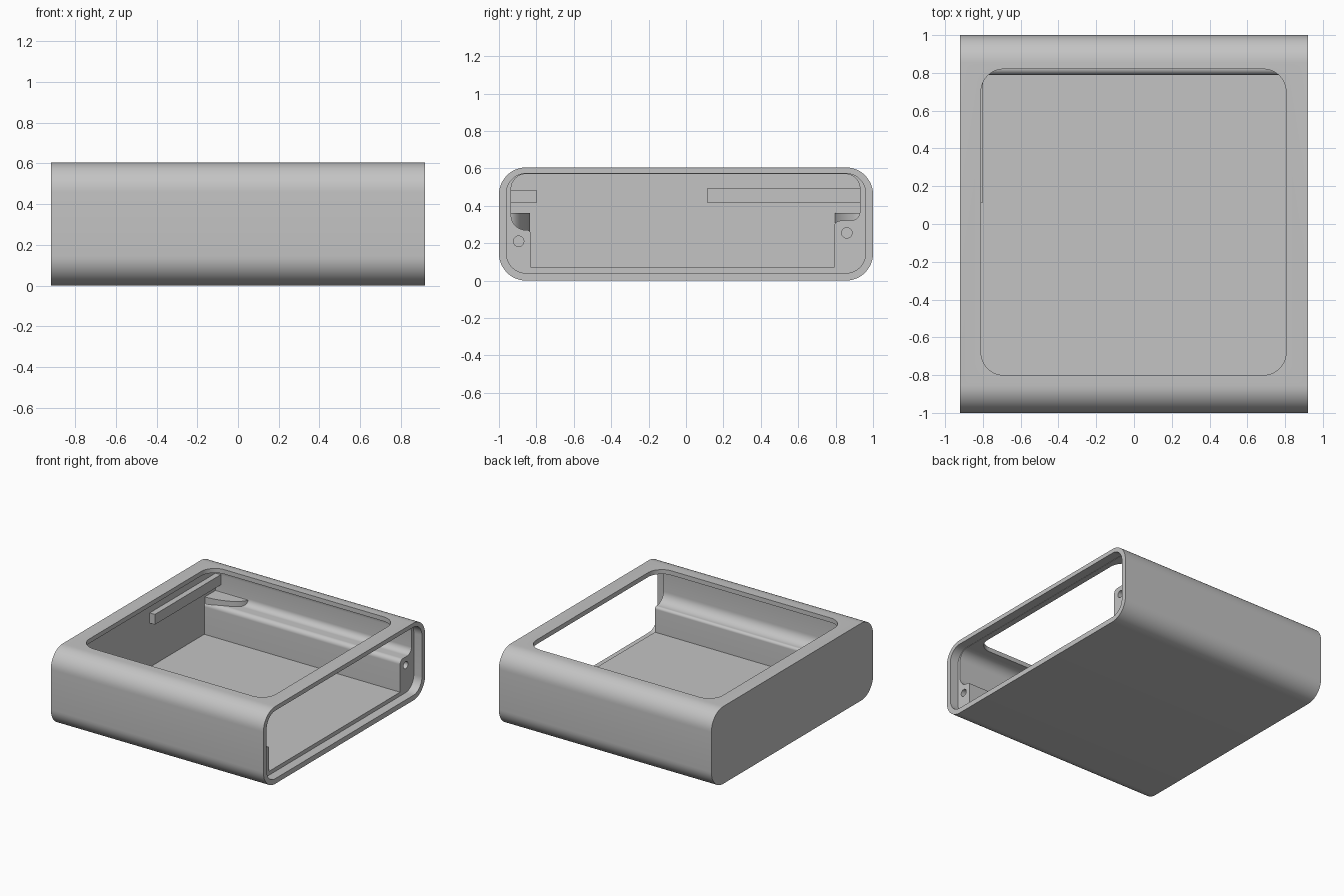
import bpy, bmesh, math
from mathutils import Vector

cube = bpy.data.objects.get("Cube")
if cube:
    bpy.data.objects.remove(cube, do_unlink=True)

grey = bpy.data.materials.new("plain grey")
grey.use_nodes = True
grey.diffuse_color = (0.55, 0.55, 0.55, 1)
grey.node_tree.nodes["Principled BSDF"].inputs["Base Color"].default_value = grey.diffuse_color


def rounded(corners, steps=12):
    """Outline from (u, v, radius) corners, each one filleted."""
    out = []
    for i, (u, v, r) in enumerate(corners):
        p = Vector((u, v))
        if r == 0:
            out.append(p)
            continue
        a = (Vector(corners[i - 1][:2]) - p).normalized()
        b = (Vector(corners[(i + 1) % len(corners)][:2]) - p).normalized()
        centre = p + (a + b) * r          # all corners are right angles
        for k in range(steps + 1):
            t = k / steps * math.pi / 2
            out.append(centre - b * r * math.cos(t) - a * r * math.sin(t))
    return out


def rect(u0, u1, v0, v1, r):
    return rounded([(u0, v0, r), (u1, v0, r), (u1, v1, r), (u0, v1, r)])


def prism(name, outline, start, end, axis):
    """Extrude an outline along x (outline in yz) or z (outline in xy)."""
    bm = bmesh.new()
    place = (lambda p, d: (d, p.x, p.y)) if axis == "x" else (lambda p, d: (p.x, p.y, d))
    face = bm.faces.new([bm.verts.new(place(p, start)) for p in outline])
    top = bmesh.ops.extrude_face_region(bm, geom=[face])["geom"]
    shift = place(Vector((0, 0)), end - start)
    bmesh.ops.translate(bm, vec=shift, verts=[g for g in top if isinstance(g, bmesh.types.BMVert)])
    bmesh.ops.recalc_face_normals(bm, faces=bm.faces)
    mesh = bpy.data.meshes.new(name)
    bm.to_mesh(mesh)
    bm.free()
    mesh.materials.append(grey)
    obj = bpy.data.objects.new(name, mesh)
    bpy.context.collection.objects.link(obj)
    return obj


def activate(obj):
    bpy.ops.object.select_all(action="DESELECT")
    obj.select_set(True)
    bpy.context.view_layer.objects.active = obj


def cut(body, cutter):
    activate(body)
    mod = body.modifiers.new("cut", "BOOLEAN")
    mod.operation, mod.solver, mod.object = "DIFFERENCE", "EXACT", cutter
    bpy.ops.object.modifier_apply(modifier=mod.name)
    bpy.data.objects.remove(cutter, do_unlink=True)


def circle(u, v, r, n=24):
    return [Vector((u + r * math.cos(k * math.tau / n), v + r * math.sin(k * math.tau / n)))
            for k in range(n)]


# Outer sleeve, closed at one end
shell = prism("enclosure_shell", rect(-1, 1, 0, 0.605, 0.145), -0.92, 0.92, "x")

# Stepped cavity with a curved ledge along both long walls
cavity = rounded([
    (-0.83, 0.07, 0), (0.79, 0.07, 0), (0.79, 0.32, 0.035), (0.93, 0.32, 0.05),
    (0.93, 0.57, 0.08), (-0.935, 0.57, 0.08), (-0.935, 0.27, 0.08), (-0.83, 0.27, 0.02)])
cut(shell, prism("cavity_cutter", cavity, -0.845, 0.88, "x"))

# Recess for the end panel, top window and screw holes
cut(shell, prism("recess_cutter", rect(-0.96, 0.96, 0.04, 0.572, 0.105), 0.85, 1.0, "x"))
cut(shell, prism("window_cutter", rect(-0.81, 0.805, -0.8, 0.82, 0.12), 0.5, 0.7, "z"))
for y, z in ((-0.895, 0.21), (0.86, 0.255)):
    cut(shell, prism("hole_cutter", circle(y, z, 0.028), 0.6, 0.95, "x"))

# Raised corner bosses against the closed end
parts = [shell]
for side, name, reach in ((1, "back_corner_boss", 0.155), (-1, "front_corner_boss", 0.118)):
    curve = [Vector((-0.88 + 0.32 * math.cos(t), side * (0.95 - reach * math.sin(t))))
             for t in (k / 16 * math.pi / 2 for k in range(17))]
    parts.append(prism(name, curve + [Vector((-0.88, side * 0.95))], 0.2, 0.36, "z"))

# Retaining strips on the closed end wall
for name, y0, y1, z0, z1 in (("long_strip", 0.115, 0.94, 0.415, 0.495),
                             ("short_strip", -0.945, -0.8, 0.415, 0.485)):
    parts.append(prism(name, rect(y0, y1, z0, z1, 0), -0.86, -0.8, "x"))

for obj in parts:
    activate(obj)
    bpy.ops.object.shade_smooth_by_angle(angle=math.radians(30))
